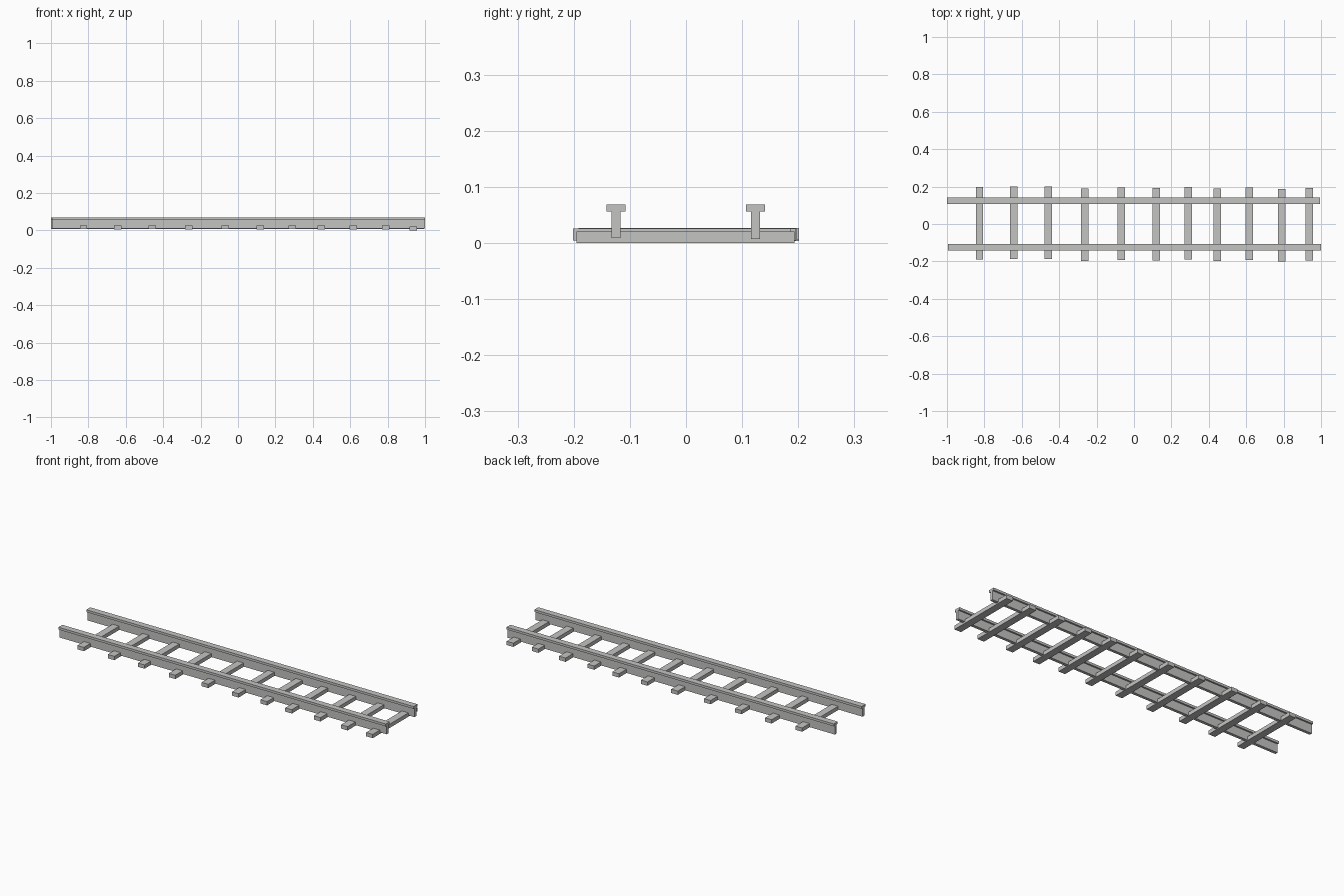
import bpy

default = bpy.data.objects.get("Cube")
if default:
    bpy.data.objects.remove(default, do_unlink=True)

# Single flat grey
grey = bpy.data.materials.new("light grey")
grey.use_nodes = True
colour = (0.55, 0.55, 0.54, 1)
grey.diffuse_color = colour
grey.node_tree.nodes["Principled BSDF"].inputs["Base Color"].default_value = colour


def extrude_x(name, profile, x0, x1):
    """Closed prism: a counter-clockwise (y, z) profile swept along x."""
    n = len(profile)
    verts = [(x, y, z) for x in (x0, x1) for y, z in profile]
    faces = [tuple(reversed(range(n))), tuple(range(n, 2 * n))]
    faces += [(i, (i + 1) % n, n + (i + 1) % n, n + i) for i in range(n)]
    mesh = bpy.data.meshes.new(name)
    mesh.from_pydata(verts, [], faces)
    mesh.materials.append(grey)
    obj = bpy.data.objects.new(name, mesh)
    bpy.context.collection.objects.link(obj)
    return obj


def rail(name, y, bottom, x0, x1):
    """T-shaped rail: a thin web carrying a wider head."""
    web, head, neck, top = 0.008, 0.017, 0.056, 0.069
    half = [(web, bottom), (web, neck), (head, neck), (head, top)]
    profile = [(y + w, z) for w, z in half]
    profile += [(y - w, z) for w, z in reversed(half)]
    extrude_x(name, profile, x0, x1)


rail("front_rail", -0.125, 0.009, -0.995, 1.0)
rail("back_rail", 0.124, 0.007, -1.0, 0.995)

# Unevenly laid sleepers: (x, y shift, underside height)
sleepers = [
    (-0.826, 0.003, 0.006), (-0.643, 0.007, 0.004), (-0.459, 0.007, 0.006),
    (-0.264, -0.003, 0.005), (-0.067, 0.002, 0.006), (0.120, -0.001, 0.005),
    (0.291, 0.003, 0.006), (0.446, -0.003, 0.005), (0.617, 0.002, 0.005),
    (0.789, -0.007, 0.005), (0.938, -0.001, 0.0),
]
for i, (x, y, z) in enumerate(sleepers, 1):
    a, b = y - 0.194, y + 0.194
    extrude_x(f"sleeper_{i}", [(a, z), (b, z), (b, z + 0.021), (a, z + 0.021)],
              x - 0.02, x + 0.02)
